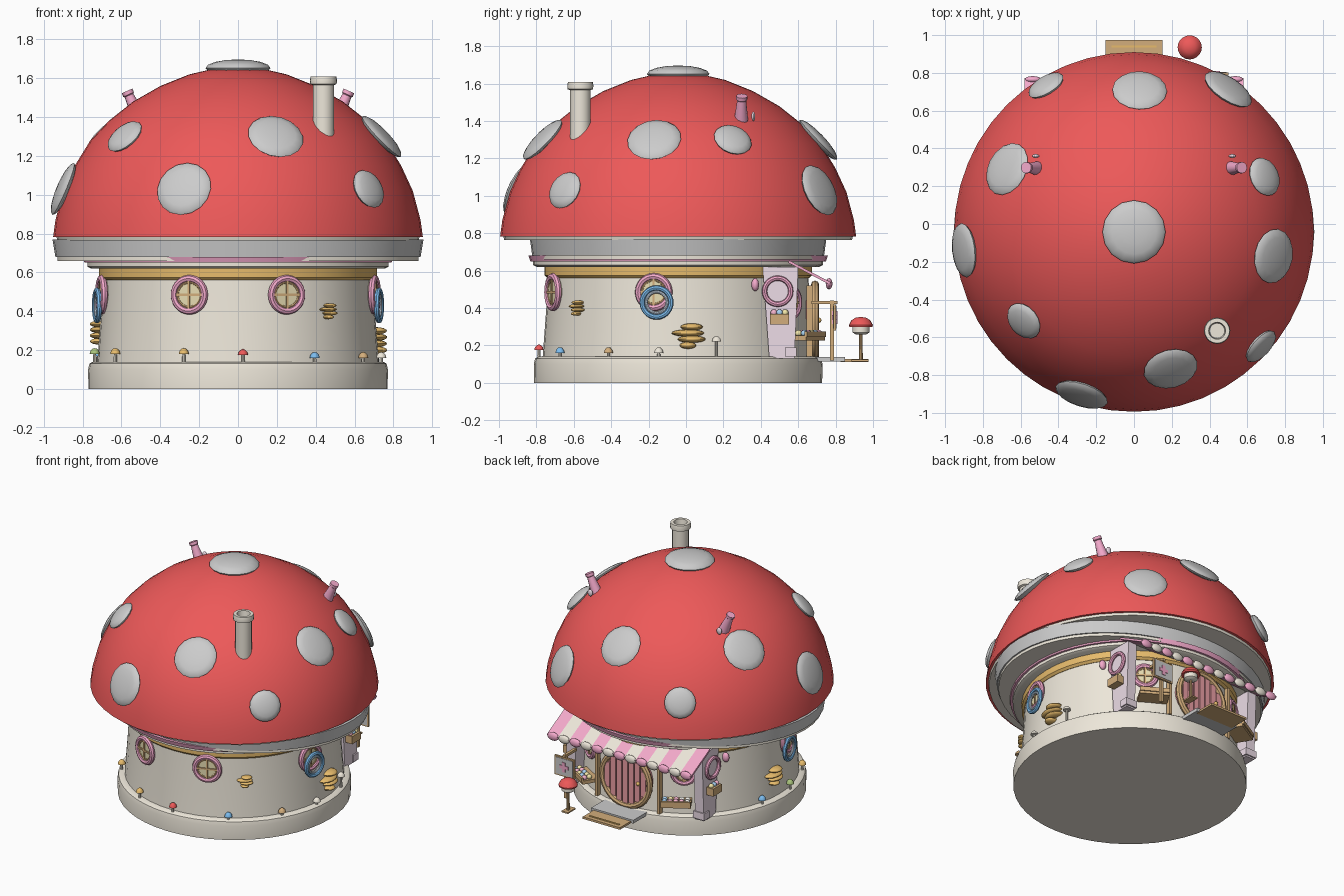
import bpy, bmesh, math, random
from mathutils import Matrix, Vector

if "Cube" in bpy.data.objects:
    bpy.data.objects.remove(bpy.data.objects["Cube"])
random.seed(4)
CY = -0.042                       # y of the house axis
RED, PINK, CREAM = (.85, .1, .1), (.9, .4, .6), (.85, .8, .7)
GOLD, WOOD, BLUE, PALE = (.8, .5, .15), (.65, .42, .2), (.2, .5, .85), (.85, .72, .8)
mats = {}

def finish(name, bm, M, col):
    """Turn a bmesh into a smooth object with sharp edges kept."""
    bmesh.ops.recalc_face_normals(bm, faces=bm.faces)
    for f in bm.faces:
        f.smooth = True
    for e in bm.edges:
        e.smooth = len(e.link_faces) == 2 and e.calc_face_angle(0) < math.radians(35)
    me = bpy.data.meshes.new(name)
    bm.to_mesh(me)
    bm.free()
    ob = bpy.data.objects.new(name, me)
    bpy.context.collection.objects.link(ob)
    ob.matrix_world = M
    if col:
        if col not in mats:
            mats[col] = bpy.data.materials.new("paint")
            mats[col].diffuse_color = (*col, 1)
        me.materials.append(mats[col])
    return ob

def at(x, y, z):
    return Matrix.Translation((x, y, z))

def frame(loc, normal):
    """Local Z along normal, local Y as close to up as possible."""
    n = Vector(normal).normalized()
    x = Vector((0, 0, 1)).cross(n)
    x = x.normalized() if x.length > 1e-4 else Vector((1, 0, 0))
    m = Matrix((x, n.cross(x), n)).transposed().to_4x4()
    m.translation = loc
    return m

def lathe(name, prof, col=None, M=Matrix(), n=40, sx=1, sy=1, closed=False):
    bm = bmesh.new()
    rows = []
    for r, z in prof:
        if r == 0:
            rows.append([bm.verts.new((0, 0, z))] * n)
        else:
            rows.append([bm.verts.new((r * sx * math.cos(2 * math.pi * i / n),
                                       r * sy * math.sin(2 * math.pi * i / n), z)) for i in range(n)])
    for a, b in zip(rows, rows[1:] + (rows[:1] if closed else [])):
        for i in range(n):
            q = list(dict.fromkeys((a[i], a[(i + 1) % n], b[(i + 1) % n], b[i])))
            if len(q) > 2:
                bm.faces.new(q)
    if not closed:
        for row in (rows[0], rows[-1]):
            if row[0] is not row[1]:
                bm.faces.new(row)
    return finish(name, bm, M, col)

def ring(name, M, R, r, col):
    lathe(name, [(R + r * math.cos(a * math.pi / 4), r * math.sin(a * math.pi / 4)) for a in range(8)],
          col, M, 28, closed=True)

def box(name, M, size, col=None):
    bm = bmesh.new()
    bmesh.ops.create_cube(bm, size=1, matrix=Matrix.Diagonal((*size, 1)))
    return finish(name, bm, M, col)

def ball(name, M, size, col=None):
    bm = bmesh.new()
    bmesh.ops.create_uvsphere(bm, u_segments=16, v_segments=8, radius=1, matrix=Matrix.Diagonal((*size, 1)))
    return finish(name, bm, M, col)

def polar(deg, r, z):
    a = math.radians(deg)
    return Vector((r * math.cos(a), CY + r * math.sin(a), z)), Vector((math.cos(a), math.sin(a), 0))

# body: base, wall, stacked collars and cap
C = at(0, CY, 0)
lathe("base", [(.77, 0), (.772, .10), (.765, .13), (.75, .14), (.7, .14)], CREAM, C, 48)
lathe("wall", [(.725, .13), (.705, .4), (.695, .6)], CREAM, C, 48)
lathe("gold_collar", [(.70, .56), (.715, .575), (.715, .62)], GOLD, C, 48)
lathe("cream_collar", [(.755, .62), (.775, .63), (.775, .655)], CREAM, C, 48)
lathe("pink_collar", [(.79, .65), (.80, .68)], PINK, C, 48)
lathe("cream_plate", [(.93, .66), (.93, .68)], CREAM, C, 48, 1, .83)
lathe("grey_collar", [(.94, .68), (.955, .77)], None, C, 48, 1, .83)
lathe("cap_underside", [(.93, .765), (.935, .785)], CREAM, C, 48)
lathe("cap", [(.90, .782), (.952, .782), (.94, .87), (.90, 1.02), (.84, 1.15), (.76, 1.28), (.66, 1.385),
              (.54, 1.48), (.40, 1.56), (.25, 1.62), (.12, 1.65), (0, 1.66)], RED, C, 48)

# cap spots: x, y, height, radius
ball("cap_spot", at(0, CY, 1.652), (.167, .167, .045))
for x, y, z, r in [(.03, .71, 1.3, .145), (-.67, .29, 1.3, .145), (.69, .25, 1.3, .105), (.74, -.17, 1.3, .145),
                   (-.58, -.51, 1.3, .105), (.195, -.77, 1.3, .145), (.51, .73, 1.03, .145), (-.47, .74, 1.03, .105),
                   (-.905, -.14, 1.03, .145), (.68, -.655, 1.03, .105), (-.28, -.91, 1.03, .145)]:
    d = Vector((x, y - CY, 0)).normalized()
    R, up = (.75, .95) if z > 1.2 else (.905, .42)
    ball("cap_spot", frame((d.x * R, CY + d.y * R, z), d + Vector((0, 0, up))), (r, r, .032))

# main chimney and two small pink flues
lathe("chimney", [(.055, 1.3), (.055, 1.565), (.068, 1.57), (.07, 1.59), (.066, 1.61), (.045, 1.61), (.04, 1.57)],
      CREAM, at(.44, -.565, 0), 20)
for s in (-1, 1):
    lathe("flue", [(.04, -.06), (.036, 0), (.024, .10), (.03, .105), (.03, .125), (.018, .125)], PINK,
          frame((s * .52, .295, 1.42), (s * .45, .03, 1)), 12)
    ball("flue_knob", at(s * .52, .36, 1.425), (.02, .01, .025), PALE)

# round windows
def window(deg, z, r, R=.715):
    p, n = polar(deg, R, z)
    M = frame(p, n)
    ring("window_frame", M, r - .016, .018, PINK)
    lathe("window_pane", [(r - .015, -.02), (r - .015, .004)], (.8, .72, .45), M, 24)
    ring("window_inner_frame", M, r - .036, .008, WOOD)
    box("window_bar", M, (.012, 2 * r - .04, .022), WOOD)
    box("window_bar", M, (2 * r - .04, .012, .022), WOOD)

for d in (-110.5, -69.5, -10.5, -169.5):
    window(d, .485, .10)
for d in (58, 122):
    window(d, .43, .09)
for s in (-1, 1):
    p, n = polar(-90 + s * 81, .735, .43)
    ring("blue_hoop", frame(p, n), .078, .014, BLUE)
    ring("blue_hoop_inner", frame(p, n), .056, .008, (.7, .82, .95))

# shelf fungus on the wall
for d, z, k in [(-49, .40, .6), (5, .25, 1), (176, .29, .9)]:
    p, n = polar(d, .715, z)
    for i, w in enumerate((.045, .075, .088, .06)):
        ball("shelf_fungus", frame(p, n) @ at((i % 2 - .5) * .02 * k, (i - 1.5) * .033 * k, 0),
             (w * k, .019 * k, .055 * k), GOLD)

# little mushrooms on the base ledge
for d, col, h in [(-112, GOLD, .05), (-88, RED, .045), (-58, BLUE, .03), (-30, WOOD, .03), (-8, CREAM, .03),
                  (16, CREAM, .09), (188, (.4, .55, .2), .05), (165, BLUE, .04), (212, GOLD, .05)]:
    p, n = polar(d, .745, .14)
    lathe("ledge_stem", [(.009, 0), (.007, h)], CREAM, Matrix.Translation(p), 8)
    lathe("ledge_cap", [(.026, h - .01), (.022, h + .006), (.01, h + .018), (0, h + .02)], col, Matrix.Translation(p), 10)

# round plank door
D = frame((0, .69, .335), (0, 1, 0))
lathe("door", [(.185, -.06), (.185, 0)], (.7, .25, .28), D, 32)
for i in range(-3, 4):
    h = 2 * math.sqrt(.17 ** 2 - (i * .048) ** 2)
    box("door_plank", D @ at(i * .048, 0, .004), (.04, h, .016), (.85, .35, .38))
ring("door_frame", D, .19, .022, WOOD)
ball("door_knob", D @ at(.11, 0, .02), (.014, .014, .014), GOLD)

# doorstep
box("doorstep", at(0, .76, .127), (.34, .18, .024))
box("step_board", at(0, .90, .12), (.30, .15, .015), WOOD)
box("step_slot", at(0, .94, .129), (.24, .012, .006), GOLD)

# striped awning with rounded ends
n, W = 13, 1.16
for i in range(n):
    x = -W / 2 + (i + .5) * W / n
    col = PINK if i % 2 == 0 else CREAM
    M = frame((x, .66, .59), (0, .09, .17))
    box("awning_stripe", M, (W / n, .25, .014), col)
    ball("awning_scallop", at(x, .765, .53), (W / n / 2, .018, .03), col)

pastel = [(.9, .45, .6), (.4, .65, .9), (.9, .8, .4), (.85, .85, .8)]
for s in (-1, 1):
    # tapered porch pillars
    bm = bmesh.new()
    vs = [[bm.verts.new((x, y, z)) for y, z in ((.445, .13), (.58, .13), (.6, .62), (.41, .62))]
          for x in (s * .48, s * .55)]
    for v in vs:
        bm.faces.new(v)
    for i in range(4):
        bm.faces.new((vs[0][i], vs[0][i - 1], vs[1][i - 1], vs[1][i]))
    finish("porch_pillar", bm, Matrix(), PALE)
    box("pillar_foot", at(s * .515, .56, .165), (.09, .06, .05), PALE)
    # curled bracket and hanging planter
    ring("curl_bracket", frame((s * .56, .49, .49), (1, 0, 0)), .07, .014, PINK)
    ball("bracket_knob", at(s * .58, .37, .525), (.025, .02, .035), PINK)
    box("planter", at(s * .575, .5, .34), (.06, .1, .055), WOOD)
    for i in range(3):
        ball("flower", at(s * .575, .47 + i * .03, .375), (.018,) * 3, pastel[i])
    # goods counter beneath the shop window
    M = frame((s * .37, .64, .24), (s * .5, .85, 0))
    box("counter", M, (.2, .025, .12), WOOD)
    box("counter_edge", M @ at(0, .02, .06), (.2, .03, .015), WOOD)
    for i in range(10):
        ball("sweet", M @ at((i % 5 - 2) * .038, .025, i // 5 * .036), (.018,) * 3, random.choice(pastel))
    # post beside the door
    box("door_post", at(s * .25, .66, .33), (.022, .03, .38), WOOD)

# hanging sign with a pink cross
S = frame((.42, .795, .35), (0, 1, 0))
box("sign_frame", S, (.16, .14, .014), WOOD)
box("sign_board", S, (.14, .12, .02))
box("cross_bar", S, (.07, .024, .028), PINK)
box("cross_bar", S, (.024, .07, .028), PINK)
box("sign_post", at(.42, .78, .28), (.02, .02, .32), WOOD)
box("sign_arm", at(.42, .74, .43), (.02, .14, .018), WOOD)

# mushroom lamp on a post
L = at(.295, .935, 0)
lathe("lamp_post", [(.011, .12), (.009, .28)], WOOD, L, 10)
box("lamp_foot", at(.295, .93, .12), (.05, .09, .01), WOOD)
lathe("lamp_shade", [(.03, .26), (.045, .27), (.045, .31)], CREAM, L, 16)
lathe("lamp_cap", [(.062, .30), (.064, .31), (.05, .335), (.03, .348), (0, .353)], RED, L, 20)

for m in bpy.data.materials:
    if m.users and not m.is_grease_pencil:
        m.use_nodes = True
        m.node_tree.nodes["Principled BSDF"].inputs["Base Color"].default_value = m.diffuse_color
